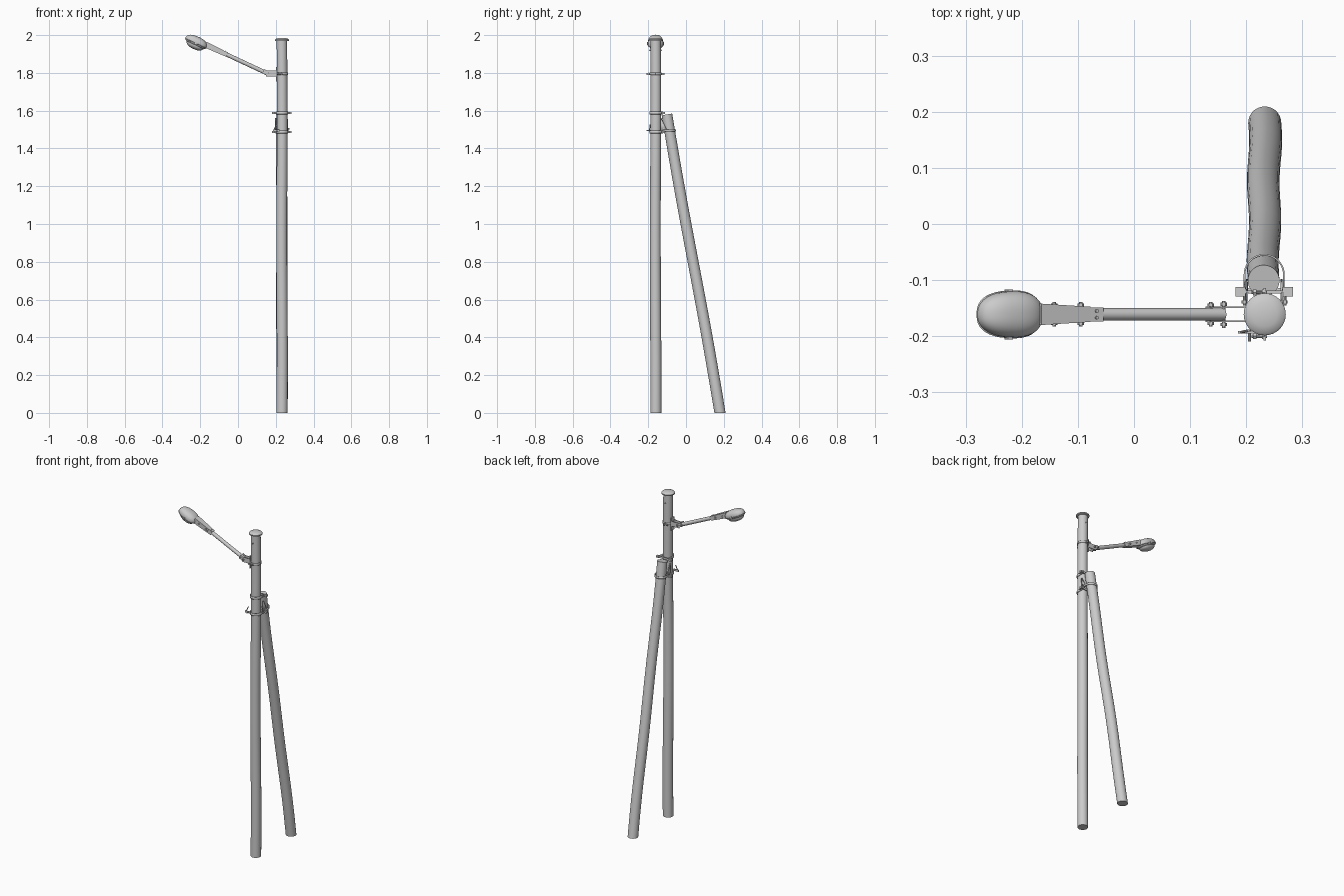
import bpy, bmesh, math
from mathutils import Vector, Matrix

if "Cube" in bpy.data.objects:
    bpy.data.objects.remove(bpy.data.objects["Cube"])

PX, PY = 0.233, -0.161          # main pole axis
TILT = math.radians(25)         # rise of the lamp arm
U = Vector((-math.cos(TILT), 0, math.sin(TILT)))
W = Vector((math.sin(TILT), 0, math.cos(TILT)))
A0 = Vector((0.14, PY, 1.804))  # arm reference point


def finish(name, bm, solid=0.0):
    bmesh.ops.recalc_face_normals(bm, faces=bm.faces)
    me = bpy.data.meshes.new(name)
    bm.to_mesh(me)
    bm.free()
    ob = bpy.data.objects.new(name, me)
    bpy.context.collection.objects.link(ob)
    if solid:
        m = ob.modifiers.new("thickness", 'SOLIDIFY')
        m.thickness, m.offset = solid, 0
    bpy.ops.object.select_all(action='DESELECT')
    ob.select_set(True)
    bpy.context.view_layer.objects.active = ob
    bpy.ops.object.shade_smooth_by_angle(angle=math.radians(35))
    return ob


def loft(name, stations, seg=24, normals=None):
    """Tube through (point, radius) stations; rings stand across the path."""
    bm = bmesh.new()
    axis = (stations[-1][0] - stations[0][0]).normalized()
    rings = []
    for i, (p, r) in enumerate(stations):
        n = normals[i] if normals else axis
        q = Vector((0, 0, 1)).rotation_difference(n)
        rings.append([bm.verts.new(p + q @ Vector((r * math.cos(a), r * math.sin(a), 0)))
                      for a in (2 * math.pi * k / seg for k in range(seg))])
    for a, b in zip(rings, rings[1:]):
        for k in range(seg):
            bm.faces.new((a[k], a[(k + 1) % seg], b[(k + 1) % seg], b[k]))
    bm.faces.new(rings[0])
    bm.faces.new(rings[-1])
    return finish(name, bm)


def rod(name, a, b, r, seg=12):
    return loft(name, [(Vector(a), r), (Vector(b), r)], seg)


def bolt(name, c, half, r=0.003, axis=(0, 1, 0), head=0.006):
    """Bolt with a hexagonal head and nut."""
    c, d = Vector(c), Vector(axis)
    rod(name, c - d * half, c + d * half, r, 8)
    for s in (-1, 1):
        e = c + d * s * (half - 0.006)
        rod(name + "_nut", e - d * 0.003, e + d * 0.003, head, 6)


def box(name, c, size, rot=0.0):
    bm = bmesh.new()
    bmesh.ops.create_cube(bm, size=1)
    bm.transform(Matrix.Translation(c) @ Matrix.Rotation(rot, 4, 'Y') @ Matrix.Diagonal((*size, 1)))
    return finish(name, bm)


def strap(name, pts, z, h, t=0.003):
    """Flat metal strip following a plan outline."""
    bm = bmesh.new()
    cols = [(bm.verts.new((x, y, z - h / 2)), bm.verts.new((x, y, z + h / 2))) for x, y in pts]
    for a, b in zip(cols, cols[1:]):
        bm.faces.new((a[0], b[0], b[1], a[1]))
    return finish(name, bm, t)


def arc(cx, cy, r, a0, a1, n=20):
    return [(cx + r * math.cos(math.radians(a0 + (a1 - a0) * i / n)),
             cy + r * math.sin(math.radians(a0 + (a1 - a0) * i / n))) for i in range(n + 1)]


def plate(name, yz, x, t=0.003):
    bm = bmesh.new()
    bm.faces.new([bm.verts.new((x, y, z)) for y, z in yz])
    return finish(name, bm, t)


# Main pole, slightly uneven timber
Z = Vector((0, 0, 1))
loft("main_pole", [(Vector((PX + 0.0015 * math.sin(5 * z), PY + 0.0015 * math.sin(4 * z + 1), z)),
                    0.0295 - 0.001 * z) for z in [1.975 * i / 16 for i in range(17)]], 28)
loft("pole_cap", [(Vector((PX, PY, z)), r) for z, r in
                  ((1.968, 0.034), (1.970, 0.0372), (1.976, 0.0375), (1.980, 0.034),
                   (1.984, 0.022), (1.986, 0.008))], 32)
bolt("pole_top_bolt", (PX, PY, 1.92), 0.034, 0.002, head=0.004)

# Leaning brace: level foot, square-cut top
foot, top = Vector((0.233, 0.180, 0)), Vector((0.231, -0.101, 1.58))
lean = (top - foot).normalized()
st = [(foot.lerp(top, i / 14) + Vector((0.002 * math.sin(i * 0.9), 0.003 * math.sin(math.pi * i / 7), 0)),
       0.0295 - 0.0012 * i / 14) for i in range(15)]
loft("brace_pole", st, 28, [Z] + [lean] * 14)

# Clamps joining brace and pole
BY = -0.121
for z in (1.588, 1.487):
    strap("pole_strap", [(PX + 0.031, BY)] + arc(PX, PY, 0.031, 0, -180) + [(PX - 0.031, BY)], z, 0.014)
    box("clamp_bar", (0.232, BY, z), (0.10, 0.005, 0.012))
    for s in (-1, 1):
        box("clamp_flange", (0.232 + s * 0.042, BY, z), (0.018, 0.017, 0.010))
        bolt("clamp_bolt", (PX + s * 0.036, BY - 0.008, z), 0.016, 0.0025, head=0.005)
strap("brace_strap", [(0.197, BY)] + arc(0.232, -0.090, 0.035, 180, 0) + [(0.267, BY)], 1.495, 0.012)
for s in (-1, 1):
    plate("hinge_plate", [(-0.134, 1.480), (-0.098, 1.492), (-0.108, 1.512), (-0.130, 1.555), (-0.136, 1.555)],
          0.232 + s * 0.031)
rod("hinge_pin", (0.192, -0.118, 1.505), (0.272, -0.118, 1.505), 0.004)
rod("stay_rod", (0.200, -0.133, 1.560), (0.200, -0.104, 1.500), 0.003, 8)

# Side hook on the pole
box("hook_plate", (0.202, -0.193, 1.495), (0.034, 0.004, 0.012))
rod("hook_pin", (0.206, -0.209, 1.495), (0.206, -0.188, 1.495), 0.0025, 8)
rod("hook_rod", (0.190, -0.193, 1.497), (0.204, -0.190, 1.527), 0.0025, 8)

# Arm bracket
strap("arm_strap", arc(PX, PY, 0.030, 0, 360, 32), 1.795, 0.012)
box("arm_back_plate", (0.203, PY, 1.793), (0.005, 0.030, 0.076))
for s in (-1, 1):
    box("arm_side_plate", (0.176, PY + s * 0.0125, 1.797), (0.056, 0.003, 0.030))
    box("arm_grip_plate", (0.148, PY + s * 0.0125, 1.802), (0.034, 0.003, 0.024), TILT)
    bolt("strap_bolt", (PX - 0.01, PY + s * 0.039, 1.795), 0.014, 0.003, (1, 0, 0))
    box("strap_lug", (PX, PY + s * 0.038, 1.795), (0.005, 0.018, 0.010))
for x, h in ((0.137, 0.022), (0.160, 0.024)):
    bolt("bracket_bolt", (x, PY, 1.804 - (x - 0.14) * 0.3), h)

# Lamp arm tube
rod("lamp_arm", A0 - U * 0.022, A0 + U * 0.265, 0.011, 20)

# Tapered lamp neck with its collar
def arm_u(x):
    return (0.14 - x) / math.cos(TILT)


bm = bmesh.new()
rings = []
for x, w, h in ((-0.060, 0.0125, 0.0125), (-0.083, 0.0125, 0.0125), (-0.083, 0.0135, 0.013), (-0.172, 0.019, 0.016)):
    c = A0 + U * arm_u(x)
    rings.append([bm.verts.new(c + Vector((0, s * w, 0)) + W * (t * h))
                  for s, t in ((-1, -1), (1, -1), (1, 1), (-1, 1))])
for a, b in zip(rings, rings[1:]):
    for k in range(4):
        bm.faces.new((a[k], a[(k + 1) % 4], b[(k + 1) % 4], b[k]))
bm.faces.new(rings[0])
bm.faces.new(rings[-1])
finish("lamp_neck", bm)
for x in (-0.095, -0.142):
    bolt("neck_bolt", A0 + U * arm_u(x), 0.022)
for s in (-1, 1):
    rod("collar_screw", A0 + U * arm_u(-0.072) + Vector((0, s * 0.006, 0)) + W * 0.010,
        A0 + U * arm_u(-0.072) + Vector((0, s * 0.006, 0)) + W * 0.016, 0.003, 8)

# Lamp head: rounded housing, rim and lower lens
HEAD = Vector((-0.2215, PY, 1.960))


def shell(name, a, b, up, down, offset=0.0, power=0.85):
    def f(v):
        return math.copysign(abs(v) ** power, v)
    bm = bmesh.new()
    bmesh.ops.create_uvsphere(bm, u_segments=36, v_segments=20, radius=1)
    for v in bm.verts:
        x, y, z = (f(c) for c in v.co)
        taper = 1 - 0.07 * x
        v.co = (HEAD + U * (x * a) + Vector((0, y * b * taper, 0))
                + W * (offset + z * (up if z > 0 else down)))
    return finish(name, bm)


shell("lamp_housing", 0.0625, 0.041, 0.033, 0.020)
shell("lamp_rim", 0.0635, 0.0425, 0.003, 0.003, -0.004, 0.8)
shell("lamp_lens", 0.050, 0.034, 0.01, 0.028, -0.008)
for s in (-1, 1):
    box("lamp_latch", HEAD + Vector((0, s * 0.0425, 0)) - W * 0.004, (0.010, 0.004, 0.014), TILT)
